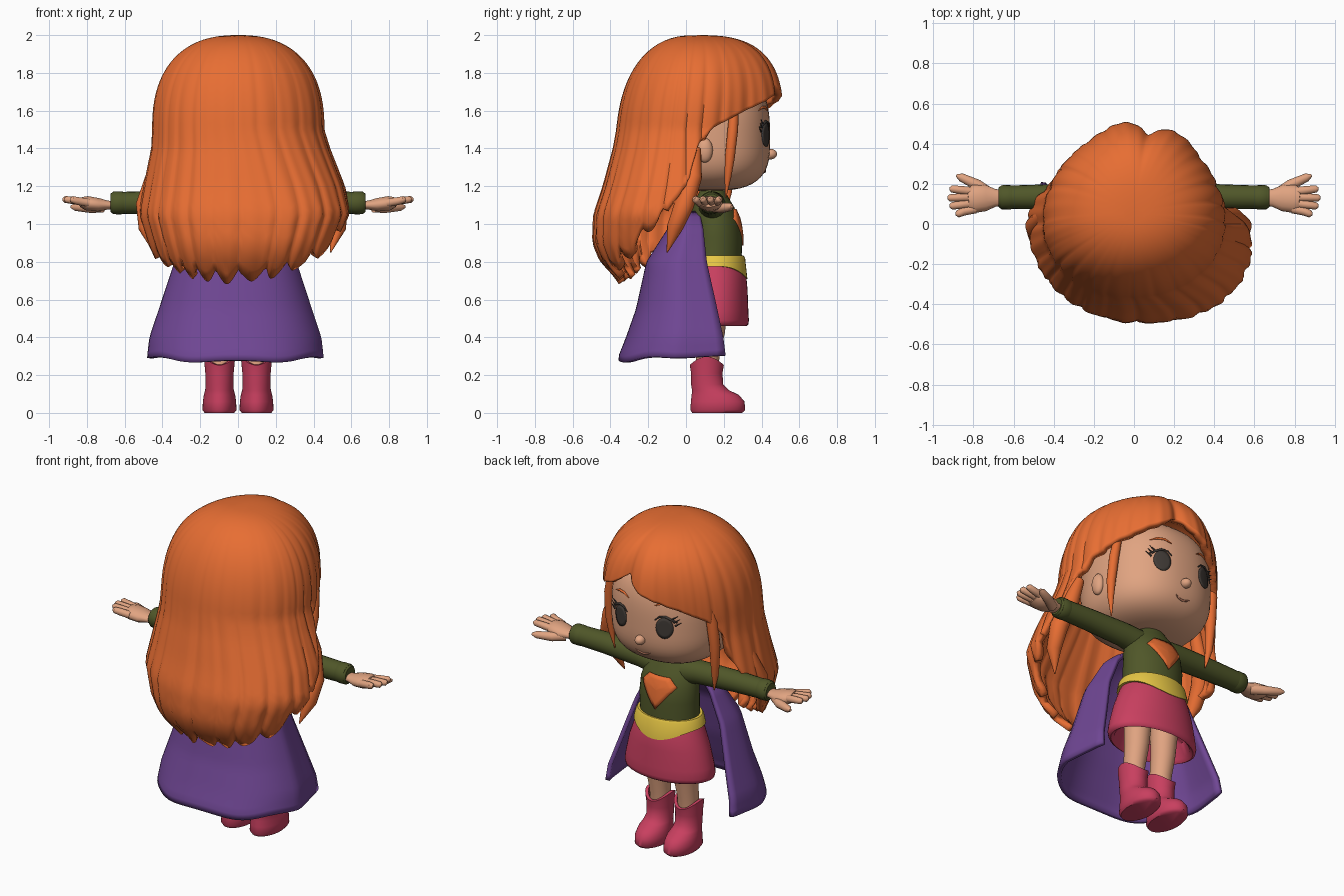
import bpy, math
from math import sin, cos, pi, exp, radians
from mathutils import Vector

cube = bpy.data.objects.get("Cube")
if cube:
    bpy.data.objects.remove(cube, do_unlink=True)


def material(name, r, g, b):
    m = bpy.data.materials.new(name)
    m.use_nodes = True
    m.diffuse_color = (r, g, b, 1)
    m.node_tree.nodes["Principled BSDF"].inputs["Base Color"].default_value = (r, g, b, 1)
    return m


ORANGE = material("hair orange", .80, .155, .033)
SKIN = material("skin", .75, .37, .22)
OLIVE = material("olive green", .08, .095, .022)
PURPLE = material("cape purple", .16, .062, .295)
PINK = material("raspberry pink", .58, .05, .115)
YELLOW = material("belt yellow", .80, .57, .06)
DARK = material("eye dark", .052, .043, .037)
LIP = material("lip brown", .50, .20, .12)


def grid(name, rows, mat, closed=True, caps=True, thickness=0):
    """Skin a list of equally long point rows."""
    n = len(rows[0])
    verts = [p for row in rows for p in row]
    faces = []
    for i in range(len(rows) - 1):
        for j in range(n if closed else n - 1):
            k = (j + 1) % n
            faces.append((i * n + j, i * n + k, (i + 1) * n + k, (i + 1) * n + j))
    if caps:
        faces.append(tuple(reversed(range(n))))
        if caps != "start":
            faces.append(tuple(range(len(verts) - n, len(verts))))
    me = bpy.data.meshes.new(name)
    me.from_pydata(verts, [], faces)
    me.materials.append(mat)
    ob = bpy.data.objects.new(name, me)
    bpy.context.collection.objects.link(ob)
    bpy.ops.object.select_all(action='DESELECT')
    ob.select_set(True)
    bpy.context.view_layer.objects.active = ob
    bpy.ops.object.mode_set(mode='EDIT')
    bpy.ops.mesh.select_all(action='SELECT')
    bpy.ops.mesh.normals_make_consistent(inside=False)
    bpy.ops.object.mode_set(mode='OBJECT')
    bpy.ops.object.shade_smooth_by_angle(angle=radians(50))
    if thickness:
        mod = ob.modifiers.new("thickness", 'SOLIDIFY')
        mod.thickness, mod.offset = thickness, -1


def spow(v, e):
    return math.copysign(abs(v) ** e, v)


def loft(name, rings, mat, cx=0, n=40, shift=None, e=1):
    """Stack ellipses (z, y centre, x radius, y radius); shift bends heights, e < 1 squares them."""
    rows = [[(cx + rx * spow(cos(a), e), cy + ry * spow(sin(a), e), z + (shift(i, a) if shift else 0))
             for a in (2 * pi * j / n for j in range(n))]
            for i, (z, cy, rx, ry) in enumerate(rings)]
    grid(name, rows, mat)


def tube(name, pts, radii, mat, flat=1, n=14):
    """Sweep an ellipse along a path; flat squashes it."""
    pts = [Vector(p) for p in pts]
    rows = []
    for i, p in enumerate(pts):
        t = (pts[min(i + 1, len(pts) - 1)] - pts[max(i - 1, 0)]).normalized()
        ref = Vector((0, 0, 1)) if abs(t.z) < .85 else Vector((1, 0, 0))
        u = ref.cross(t).normalized()
        v = t.cross(u)
        rows.append([p + radii[i] * (cos(a) * u + flat * sin(a) * v)
                     for a in (2 * pi * j / n for j in range(n))])
    grid(name, rows, mat)


def ball(name, c, r, mat):
    rings = [(c[2] - r[2] * cos(t), c[1], r[0] * sin(t), r[1] * sin(t))
             for t in (pi * (i + .05) / 12.1 for i in range(13))]
    loft(name, rings, mat, c[0], 24)


def interp(table, x):
    """Piecewise linear lookup; every row starts with its key."""
    for a, b in zip(table, table[1:]):
        if x <= b[0]:
            f = max(0, (x - a[0]) / (b[0] - a[0]))
            return [p + f * (q - p) for p, q in zip(a[1:], b[1:])]
    return list(table[-1][1:])


# Head: nearly round in plan, squarish in height with a full jaw
HEAD_R, HEAD_Y, HEAD_Z, PLAN = .345, .1, 1.445, 2.3


def head_size(z):
    d = (z - HEAD_Z) / (.37 if z > HEAD_Z else .27)
    return max(0, 1 - abs(d) ** 3.1) ** (1 / 3.1)


def face_y(x, z):
    return HEAD_Y + HEAD_R * max(0, head_size(z) ** PLAN - abs(x / HEAD_R) ** PLAN) ** (1 / PLAN)


def on_face(x, z, lift=.004):
    return (x, face_y(x, z) + lift, z)


rings = []
for i in range(33):
    z = 1.495 - .3199 * cos(pi * i / 32)
    r = HEAD_R * head_size(z)
    rings.append((z, HEAD_Y, r, r))
loft("head", rings, SKIN, n=56, e=2 / PLAN)
ball("nose", (0, .447, 1.37), (.03, .035, .028), SKIN)
loft("neck", [(1.1, .14, .06, .06), (1.25, .14, .06, .06)], SKIN)
smile = [(-.05, 1.292), (-.028, 1.28), (0, 1.275), (.028, 1.28), (.05, 1.292)]
tube("mouth", [on_face(*p, 0) for p in smile], [.002, .005, .006, .005, .002], LIP)

for s, side in ((1, "left"), (-1, "right")):
    # Eyes, lashes, brows and ears
    rows = [[on_face(s * .15 + r * .048 * cos(a), 1.472 + r * .063 * sin(a), .006)
             for a in (2 * pi * j / 28 for j in range(28))] for r in (.02, .35, .7, 1)]
    grid(side + "_eye", rows, DARK, caps="start", thickness=.008)
    lid = [(.095, 1.515), (.12, 1.538), (.155, 1.543), (.19, 1.525), (.215, 1.51)]
    tube(side + "_eyelid", [on_face(s * x, z) for x, z in lid],
         [.003, .005, .007, .007, .004], DARK, n=8)
    for k in range(3):
        x, z = .19 + .008 * k, 1.53 - .02 * k
        a, b = Vector(on_face(s * x, z)), Vector(on_face(s * (x + .035), z + .025, .02))
        tube(side + "_lash", [a, b], [.006, .001], DARK, n=6)
    brow = [(.09, 1.60), (.13, 1.618), (.17, 1.617), (.21, 1.60)]
    tube(side + "_brow", [on_face(s * x, z, .002) for x, z in brow],
         [.003, .007, .007, .002], ORANGE, n=8)
    ball(side + "_ear", (s * .345, .10, 1.39), (.03, .042, .065), SKIN)

    # Face-framing and shoulder locks, a little longer on the right
    low, thick = (.03, 1) if s > 0 else (-.05, 1.2)
    tube(side + "_face_lock", [(s * .335, .255, 1.6), (s * .352, .248, 1.5), (s * .36, .232, 1.35),
         (s * .355, .222, 1.22 + low), (s * .34, .21, 1.11 + low)],
         [thick * r for r in (.024, .028, .026, .018, .003)], ORANGE)
    out = -.01 if s > 0 else .035
    tube(side + "_shoulder_lock", [(s * (x - out), y, z) for x, y, z in (
         (.43, .05, 1.4), (.48, .04, 1.25), (.525, -.01, 1.1), (.52, -.06, .98), (.48, -.1, .85))],
         [.03, .045, .052, .042, .003], ORANGE)

    # Sleeve, cuff and hand
    tube(side + "_sleeve", [(s * .08, .14, 1.09), (s * .2, .14, 1.105), (s * .45, .135, 1.112),
         (s * .665, .133, 1.112)], [.075, .068, .062, .057], OLIVE, n=20)
    tube(side + "_cuff", [(s * x, .133, 1.112) for x in (.6, .62, .66, .675)],
         [.057, .061, .06, .048], OLIVE, n=20)
    tube(side + "_palm", [(s * .64, .13, 1.10), (s * .69, .13, 1.10), (s * .74, .13, 1.102),
         (s * .80, .125, 1.11), (s * .83, .122, 1.117)], [.038, .044, .066, .07, .05], SKIN, .55)
    for y0, y1, tip in ((.075, .05, .89), (.105, .09, .92), (.135, .13, .93), (.16, .175, .92)):
        tube(side + "_finger", [(s * .79, y0, 1.112), (s * .85, (y0 + y1) / 2, 1.122),
             (s * (tip - .012), y1, 1.13), (s * tip, y1, 1.13)], [.022, .021, .018, .007], SKIN)
    tube(side + "_thumb", [(s * .72, .15, 1.09), (s * .78, .195, 1.085), (s * .86, .232, 1.09),
         (s * .885, .243, 1.092)], [.03, .027, .021, .007], SKIN)

    # Leg and boot with a scalloped top
    loft(side + "_leg", [(.18, .11, .058, .06), (.3, .115, .06, .062), (.42, .135, .068, .07),
         (.62, .15, .08, .08)], SKIN, s * .095)
    loft(side + "_boot", [(0, .165, .078, .132), (.015, .168, .09, .145), (.06, .168, .088, .142),
         (.095, .155, .083, .125), (.12, .13, .076, .098), (.15, .112, .073, .085),
         (.21, .11, .075, .083), (.275, .11, .083, .09), (.277, .11, .066, .072),
         (.24, .11, .055, .06)], PINK, s * .098,
         shift=lambda i, a: .022 * cos(2 * a) if i in (7, 8) else 0)

# Torso, belt and skirt
loft("torso", [(.74, .16, .19, .145), (.84, .155, .18, .14), (.93, .16, .183, .138),
     (1.02, .155, .178, .13), (1.09, .145, .16, .11), (1.14, .14, .125, .085),
     (1.18, .14, .08, .065), (1.2, .14, .06, .055)], OLIVE)
loft("belt", [(.775, .155, .20, .15), (.775, .158, .217, .167), (.82, .155, .205, .158),
     (.832, .155, .197, .15), (.832, .155, .17, .13)], YELLOW,
     shift=lambda i, a: -.065 * max(0, sin(a)) ** 3 if i < 2 else 0)
loft("skirt", [(.79, .155, .195, .145), (.74, .158, .216, .16), (.65, .158, .25, .168),
     (.54, .155, .277, .175), (.49, .155, .285, .178), (.468, .155, .28, .175),
     (.46, .155, .265, .165), (.475, .155, .24, .152), (.56, .155, .22, .14),
     (.62, .155, .1, .08)], PINK)

# Plain shield plate on the chest
CHEST = [(.88, .296), (.93, .298), (1.02, .285), (1.09, .255)]
shield = [(-.07, 1.08), (.07, 1.08), (.118, 1.03), (0, .885), (-.118, 1.03)]
rows = []
for f in (.02, .4, .7, 1):
    row = []
    for (x0, z0), (x1, z1) in zip(shield, shield[1:] + shield[:1]):
        for k in range(4):
            x, z = f * (x0 + (x1 - x0) * k / 4), 1 + f * (z0 + (z1 - z0) * k / 4 - 1)
            curve = .137 * (1 - math.sqrt(1 - (x / .18) ** 2))
            row.append((x, interp(CHEST, z)[0] + .008 - curve, z))
    rows.append(row)
grid("chest_shield", rows, ORANGE, caps="start", thickness=.009)

# Cape: boxy at the back, open at the face side, flaring to the hem
CAPE = [(.3, .484, .488, .13), (.4, .472, .443, .125), (.55, .42, .37, .105), (.8, .335, .275, .065),
        (.98, .24, .16, .065), (1.04, .17, .1, .06), (1.07, .1, .06, .06)]
rows = []
for i in range(25):
    row = []
    for j in range(49):
        a = radians(-186 + 192 * j / 48)
        low = .30 - .03 * max(0, -sin(a)) ** 2 + .008 * sin(7 * a)
        z = low + (1.07 - low) * i / 24
        w, b, cy = interp(CAPE, z)
        tuck = 1 - (.13 if cos(a) > 0 else .06) * max(0, sin(a) + .3) / .4
        row.append((w * spow(cos(a), .8) * tuck - .012, cy + b * spow(sin(a), .8), z))
    rows.append(row)
grid("cape", rows, PURPLE, closed=False, caps=False, thickness=.025)

# Hair: one shell whose hem height depends on the angle from the parting
HEM = [(0, 1.76), (12, 1.69), (30, 1.63), (45, 1.58), (62, 1.51), (72, 1.42), (80, 1.2), (90, 1.05),
       (102, .95), (115, .84), (150, .74), (180, .71)]
LONG = [(.7, .39, .36, .01), (.8, .465, .455, .02), (.9, .512, .497, .028), (1.05, .567, .492, .036),
        (1.2, .535, .442, .032), (1.4, .475, .388, .013), (1.5, .457, .37, 0)]
N, M = 240, 36
rows = []
for i in range(M + 1):
    u = .015 + .985 * i / M
    row = []
    for j in range(N):
        a = 2 * pi * j / N
        part = abs((math.degrees(a) - 80 + 180) % 360 - 180)
        clump = abs(sin(12 * a + .9 * sin(3 * a) + .6 * sin(5 * a)))
        hem = interp(HEM, part)[0]
        if part > 88:
            hem += .07 * (1 - clump) - .03
        z = 2 - (2 - hem) * u ** 1.6
        if z > 1.5:
            h = (z - 1.5) / .5
            k = (1 - h ** 2.4) ** (1 / 2.4)
            w, back, dx, cy = .457 * k, .37 * k, 0, .05 * h
            front = .465 * (1 - h ** 2.9) ** (1 / 2.9)
        else:
            w, back, dx = interp(LONG, z)
            cy, front = 0, .46
        # Full bangs either side of the parting, strand grooves elsewhere
        lump = .075 * exp(-((part - 16) / 16) ** 2) - .06 * exp(-(part / 6) ** 2)
        groove = 1 - .025 * (1 - clump) ** 2 * u * min(1, part / 60) + lump * u
        groove += .005 * sin(37 * a + 2 * z) * u
        # The long part is squarer towards the left back corner
        drop = min(1, max(0, (1.5 - z) / .4)) if sin(a) < 0 else 0
        e = 1 - (.2 if cos(a) > 0 else .04) * drop
        row.append((dx + w * spow(cos(a), e) * groove,
                    cy + (front if sin(a) > 0 else back) * spow(sin(a), e) * groove, z))
    rows.append(row)
grid("hair", rows, ORANGE, caps="start", thickness=.04)
